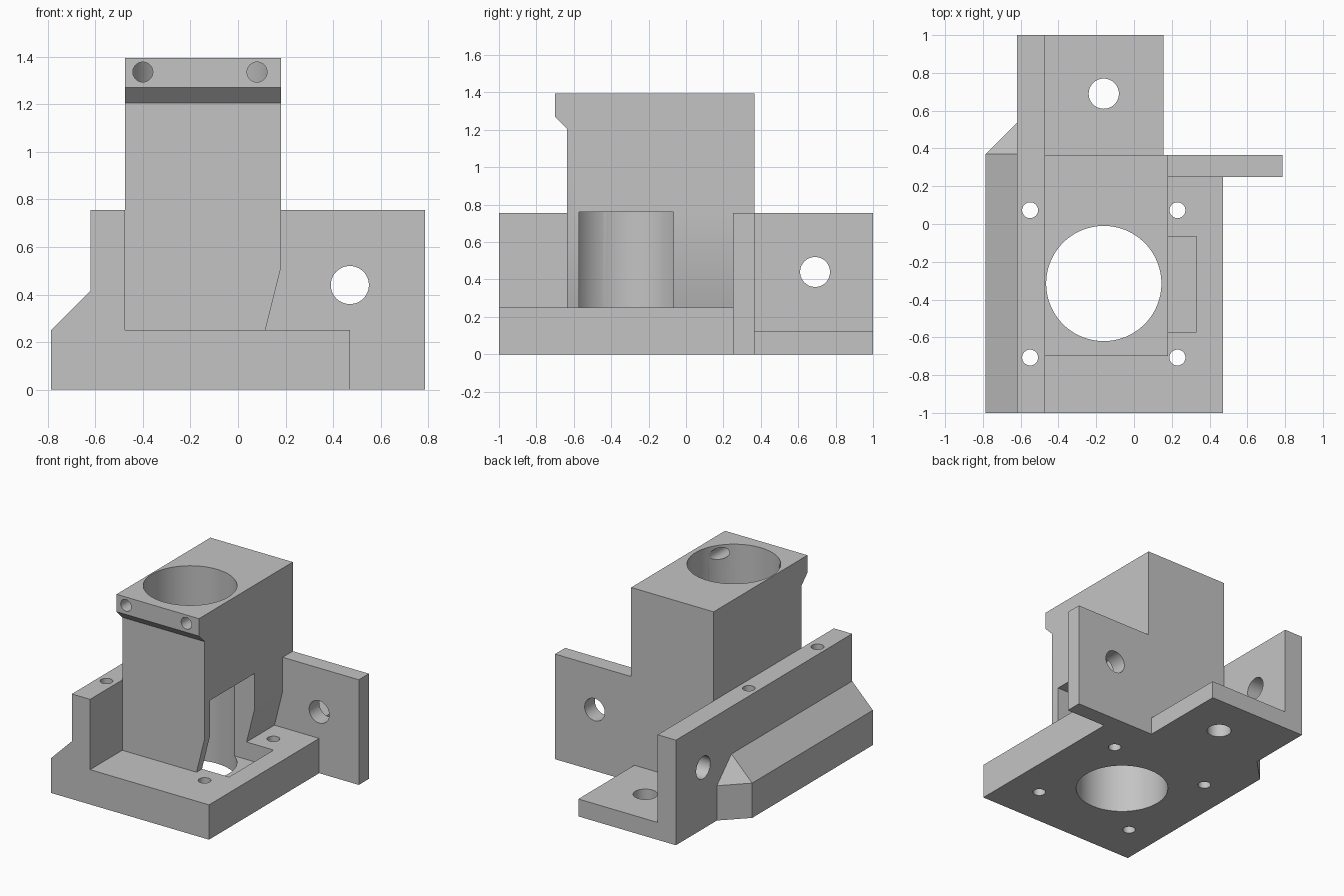
import bpy
import bmesh
import math
from mathutils import Matrix, Vector

old = bpy.data.objects.get("Cube")
if old:
    bpy.data.objects.remove(old, do_unlink=True)

grey = bpy.data.materials.new("plain_grey")
grey.use_nodes = True
COLOUR = (0.55, 0.55, 0.55, 1)
grey.diffuse_color = COLOUR
grey.node_tree.nodes["Principled BSDF"].inputs["Base Color"].default_value = COLOUR


def to_object(name, bm):
    bmesh.ops.recalc_face_normals(bm, faces=bm.faces)
    mesh = bpy.data.meshes.new(name)
    bm.to_mesh(mesh)
    bm.free()
    mesh.materials.append(grey)
    obj = bpy.data.objects.new(name, mesh)
    bpy.context.collection.objects.link(obj)
    return obj


def prism(name, axis, profile, start, end):
    """Extrude a profile along x (profile in y, z) or y (profile in x, z)."""
    bm = bmesh.new()
    place = (lambda a, b: (start, a, b)) if axis == "x" else (lambda a, b: (a, start, b))
    face = bm.faces.new([bm.verts.new(place(a, b)) for a, b in profile])
    new = bmesh.ops.extrude_face_region(bm, geom=[face])["geom"]
    d = end - start
    bmesh.ops.translate(bm, vec=(d, 0, 0) if axis == "x" else (0, d, 0),
                        verts=[v for v in new if isinstance(v, bmesh.types.BMVert)])
    return to_object(name, bm)


def box(name, x, y, z):
    return prism(name, "x", [(y[0], z[0]), (y[1], z[0]), (y[1], z[1]), (y[0], z[1])], *x)


def hull(name, points):
    bm = bmesh.new()
    for p in points:
        bm.verts.new(p)
    bmesh.ops.convex_hull(bm, input=bm.verts)
    bmesh.ops.dissolve_limit(bm, angle_limit=0.01, verts=bm.verts, edges=bm.edges)
    return to_object(name, bm)


def drill(name, centre, axis, radius, length, sides=48):
    bm = bmesh.new()
    turn = Vector((0, 0, 1)).rotation_difference(Vector(axis)).to_matrix().to_4x4()
    bmesh.ops.create_cone(bm, cap_ends=True, segments=sides, radius1=radius, radius2=radius,
                          depth=length, matrix=Matrix.Translation(centre) @ turn)
    return to_object(name, bm)


def combine(target, tool, operation):
    """Apply one boolean and discard the tool."""
    mod = target.modifiers.new("cut", "BOOLEAN")
    mod.operation, mod.object, mod.solver = operation, tool, "EXACT"
    bpy.context.view_layer.update()
    result = bpy.data.meshes.new_from_object(
        target.evaluated_get(bpy.context.evaluated_depsgraph_get()))
    target.modifiers.clear()
    target.data = result
    bpy.data.objects.remove(tool, do_unlink=True)


WALL_OUT, WALL_IN = -0.62, -0.475
EDGE, TOWER_R = -0.785, 0.18
PLATE_F, PLATE_B = 0.25, 0.365
BASE_TOP, WALL_TOP = 0.25, 0.755

# Main body: base slab, long side wall, cross plate and rear floor
body = box("mounting_bracket", (WALL_OUT, 0.47), (-1, PLATE_F), (0, BASE_TOP))
parts = [
    box("side_wall", (WALL_OUT, WALL_IN), (-1, 1), (0, WALL_TOP)),
    box("cross_plate", (WALL_OUT, 0.785), (PLATE_F, PLATE_B), (0, WALL_TOP)),
    box("rear_floor", (WALL_OUT, 0.155), (PLATE_F, 1), (0, 0.125)),
]

# Sloped side flange with a bevelled rear end
flange = [(x, -1, z) for x, z in ((EDGE, 0), (EDGE, BASE_TOP), (WALL_OUT, 0), (WALL_OUT, 0.415))]
flange += [(EDGE, 0.37, 0), (EDGE, 0.37, BASE_TOP), (WALL_OUT, 0.37, 0.415),
           (WALL_OUT, 0.535, 0), (WALL_OUT, 0.535, BASE_TOP)]
parts.append(hull("side_flange", flange))

# Tower with front lip, narrowed near its foot
tower = prism("tower", "x", [(-0.635, 0.1), (PLATE_B, 0.1), (PLATE_B, 1.395), (-0.7, 1.395),
                             (-0.7, 1.27), (-0.635, 1.205)], WALL_IN, TOWER_R)
combine(tower, prism("foot_taper", "y", [(TOWER_R, 0.51), (0.115, BASE_TOP), (0.115, 0.05),
                                         (0.4, 0.05), (0.4, 0.51)], -1.2, 1.2), "DIFFERENCE")
parts.append(tower)

for part in parts:
    combine(body, part, "UNION")

# Main bore, side window with its pocket, and the bolt holes
cutters = [
    drill("bore", (-0.16, -0.315, 0.7), (0, 0, 1), 0.305, 2, 96),
    box("window", (-0.16, 0.33), (-0.573, -0.067), (0.125, 0.76)),
    drill("floor_hole", (-0.16, 0.69, 0), (0, 0, 1), 0.08, 0.6),
    drill("wall_hole", (-0.55, 0.69, 0.44), (1, 0, 0), 0.08, 0.4),
    drill("plate_hole", (0.47, 0.3, 0.44), (0, 1, 0), 0.08, 0.4),
]
for x in (-0.55, 0.23):
    for y in (-0.707, 0.073):
        cutters.append(drill("bolt_hole", (x, y, 0.4), (0, 0, 1), 0.042, 1.2))
for x in (-0.4, 0.08):
    cutters.append(drill("lip_hole", (x, -0.58, 1.335), (0, 1, 0), 0.042, 0.5))
for cutter in cutters:
    combine(body, cutter, "DIFFERENCE")

# Smooth bores, sharp edges
bpy.ops.object.select_all(action="DESELECT")
body.select_set(True)
bpy.context.view_layer.objects.active = body
bpy.ops.object.shade_smooth_by_angle(angle=math.radians(25))
